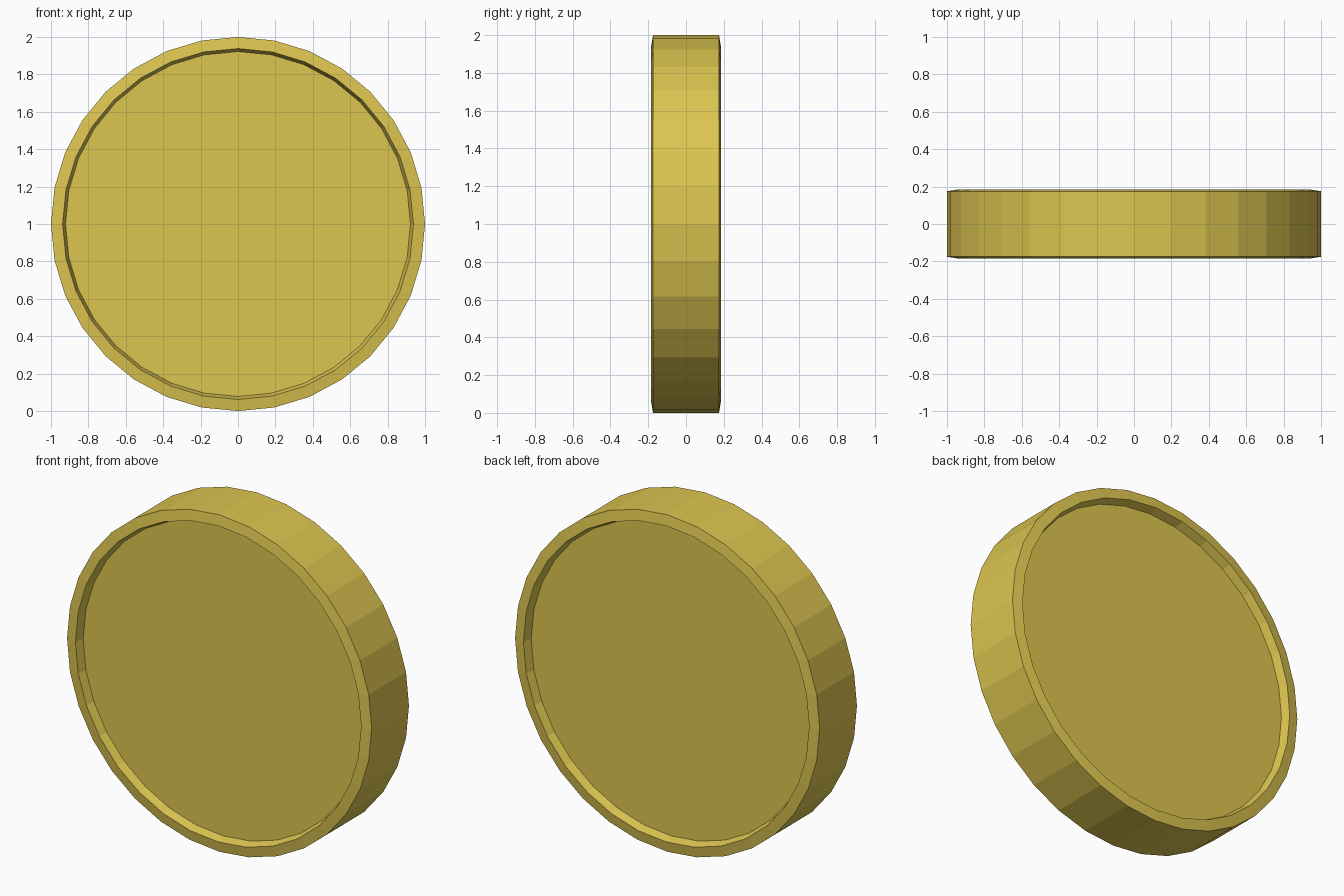
import bpy, bmesh
from math import sin, cos, pi

if "Cube" in bpy.data.objects:
    bpy.data.objects.remove(bpy.data.objects["Cube"])

SIDES = 32
# Half profile of the coin: (radius, distance from the mid plane)
FRONT = [(0.922, 0.135), (0.938, 0.185), (1.0, 0.175)]
profile = [(r, -d) for r, d in FRONT] + [(r, d) for r, d in reversed(FRONT)]

# Coin: revolve the profile around the y axis
bm = bmesh.new()
rings = []
for r, y in profile:
    rings.append([bm.verts.new((r * cos(2 * pi * i / SIDES), y, 1 + r * sin(2 * pi * i / SIDES)))
                  for i in range(SIDES)])
for a, b in zip(rings, rings[1:]):
    for i in range(SIDES):
        j = (i + 1) % SIDES
        bm.faces.new((a[i], a[j], b[j], b[i]))

# Recessed front and back discs
bm.faces.new(rings[0])
bm.faces.new(rings[-1])
bmesh.ops.recalc_face_normals(bm, faces=bm.faces)

mesh = bpy.data.meshes.new("coin")
bm.to_mesh(mesh)
bm.free()
coin = bpy.data.objects.new("coin", mesh)
bpy.context.collection.objects.link(coin)

# Gold colour
gold = bpy.data.materials.new("gold")
gold.diffuse_color = (0.72, 0.56, 0.08, 1)
gold.use_nodes = True
gold.node_tree.nodes["Principled BSDF"].inputs["Base Color"].default_value = gold.diffuse_color
mesh.materials.append(gold)
